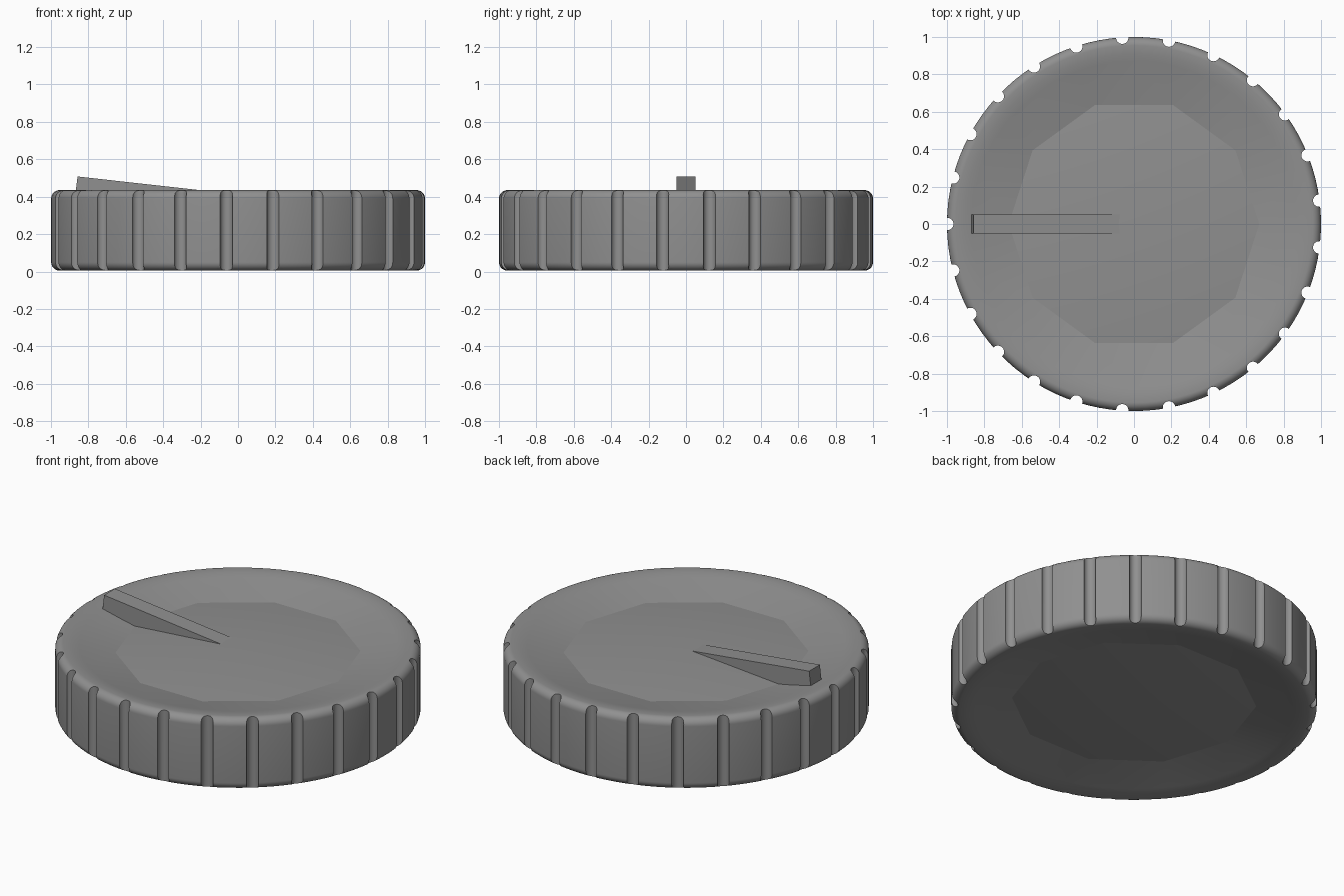
import bpy, bmesh
from math import sin, cos, pi, radians

if "Cube" in bpy.data.objects:
    bpy.data.objects.remove(bpy.data.objects["Cube"])

SEG, MID, TOP = 100, 0.22, 0.435   # rim segments, mid height, top height
GROOVES = 25

dark_grey = bpy.data.materials.new("dark_grey")
dark_grey.diffuse_color = (0.28, 0.28, 0.28, 1)
dark_grey.use_nodes = True
dark_grey.node_tree.nodes["Principled BSDF"].inputs["Base Color"].default_value = dark_grey.diffuse_color


def make_object(name, bm):
    bmesh.ops.recalc_face_normals(bm, faces=bm.faces)
    mesh = bpy.data.meshes.new(name)
    bm.to_mesh(mesh)
    bm.free()
    mesh.materials.append(dark_grey)
    obj = bpy.data.objects.new(name, mesh)
    bpy.context.collection.objects.link(obj)
    return obj


def ring(bm, r, z, n):
    return [bm.verts.new((r * cos(2 * pi * i / n), r * sin(2 * pi * i / n), z)) for i in range(n)]


def bridge(bm, a, b):
    n = len(a)
    for i in range(n):
        j = (i + 1) % n
        bm.faces.new((a[i], a[j], b[j], b[i]))


# Dial: rounded rim, shallow ten-sided recess and raised centre on both faces
bm = bmesh.new()
R = 0.045
half = [(0.87, 0.423), (0.91, 0.432)]
half += [(1 - R + R * sin(radians(t)), TOP - R + R * cos(radians(t))) for t in range(0, 91, 10)]
profile = half + [(r, 2 * MID - z) for r, z in reversed(half)]
rings = [ring(bm, r, z, SEG) for r, z in profile]
for a, b in zip(rings, rings[1:]):
    bridge(bm, a, b)
for rim, flip in ((rings[0], False), (rings[-1], True)):
    level = lambda z: 2 * MID - z if flip else z
    deca = ring(bm, 0.67, level(0.376), 10)
    centre = bm.verts.new((0, 0, level(0.428)))
    for k in range(10):
        nxt = deca[(k + 1) % 10]
        bm.faces.new((deca[k], nxt, centre))
        bm.faces.new((deca[k], nxt, rim[10 * k + 5]))
        for s in range(-5, 5):
            bm.faces.new((deca[k], rim[(10 * k + s) % SEG], rim[(10 * k + s + 1) % SEG]))
dial = make_object("dial", bm)

# Grip grooves cut around the rim
bm = bmesh.new()
for g in range(GROOVES):
    a = pi + 2 * pi * g / GROOVES
    lo, hi = [[bm.verts.new((0.998 * cos(a) + 0.033 * cos(t), 0.998 * sin(a) + 0.033 * sin(t), z))
               for t in [2 * pi * i / 32 + 0.01 for i in range(32)]] for z in (-0.1, 0.6)]
    bridge(bm, lo, hi)
    bm.faces.new(lo)
    bm.faces.new(hi)
cutter = make_object("groove_cutter", bm)
cutter.hide_render = True

bpy.context.view_layer.objects.active = dial
dial.select_set(True)
mod = dial.modifiers.new("grooves", 'BOOLEAN')
mod.operation, mod.solver, mod.object = 'DIFFERENCE', 'EXACT', cutter
bpy.ops.object.modifier_apply(modifier=mod.name)
bpy.data.objects.remove(cutter)
bpy.ops.object.shade_smooth_by_angle(angle=radians(13))

# Pointer: tilted bar sinking into the face near the centre
bm = bmesh.new()
outline = [(-0.858, 0.508), (-0.05, 0.418), (-0.06, 0.33), (-0.877, 0.35)]
sides = [[bm.verts.new((x, y, z)) for x, z in outline] for y in (-0.051, 0.051)]
bridge(bm, *sides)
for s in sides:
    bm.faces.new(s)
make_object("pointer", bm)
